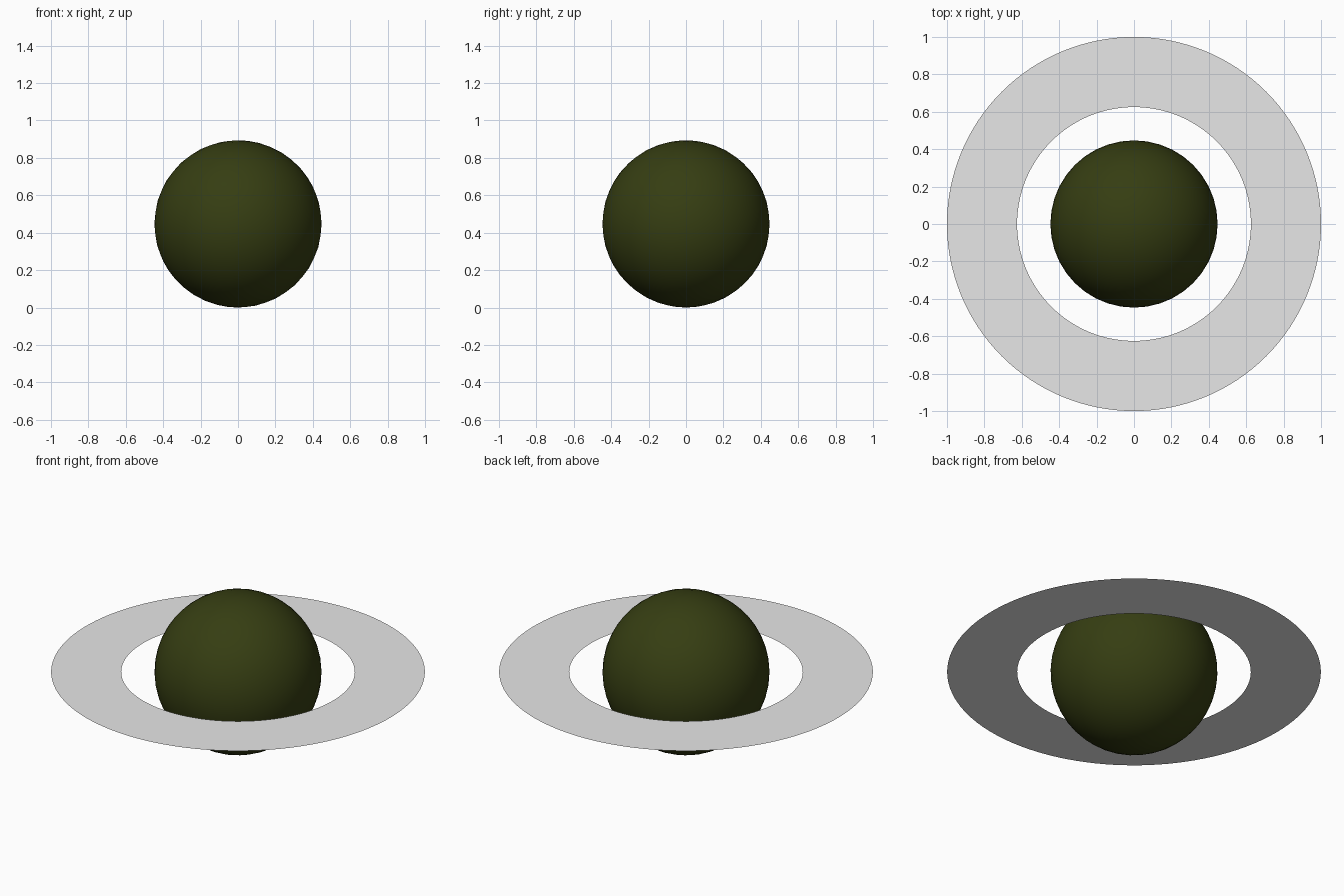
import bpy
import bmesh

cube = bpy.data.objects.get("Cube")
if cube:
    bpy.data.objects.remove(cube, do_unlink=True)

RADIUS = 0.447
RING_INNER, RING_OUTER = 0.625, 1.0
RING_SIDES = 128


def make_material(name, rgb):
    mat = bpy.data.materials.new(name)
    mat.use_nodes = True
    color = (*rgb, 1.0)
    mat.diffuse_color = color
    mat.node_tree.nodes["Principled BSDF"].inputs["Base Color"].default_value = color
    return mat


def add_object(name, bm, mat, smooth):
    mesh = bpy.data.meshes.new(name)
    for face in bm.faces:
        face.smooth = smooth
    bm.to_mesh(mesh)
    bm.free()
    mesh.materials.append(mat)
    obj = bpy.data.objects.new(name, mesh)
    bpy.context.collection.objects.link(obj)
    obj.location.z = RADIUS
    return obj


olive = make_material("dark olive", (0.036, 0.047, 0.006))
grey = make_material("light grey", (0.8, 0.8, 0.8))

# Planet: a smooth-shaded ball resting on the ground
bm = bmesh.new()
bmesh.ops.create_icosphere(bm, subdivisions=4, radius=RADIUS)
add_object("planet", bm, olive, True)

# Ring: a paper-thin flat band around the equator, facing up
bm = bmesh.new()
inner = bmesh.ops.create_circle(bm, segments=RING_SIDES, radius=RING_INNER)["verts"]
outer = bmesh.ops.create_circle(bm, segments=RING_SIDES, radius=RING_OUTER)["verts"]
for i in range(RING_SIDES):
    j = (i + 1) % RING_SIDES
    bm.faces.new((inner[i], outer[i], outer[j], inner[j]))
bm.normal_update()
if next(iter(bm.faces)).normal.z < 0:
    bmesh.ops.reverse_faces(bm, faces=bm.faces[:])
add_object("ring", bm, grey, False)
